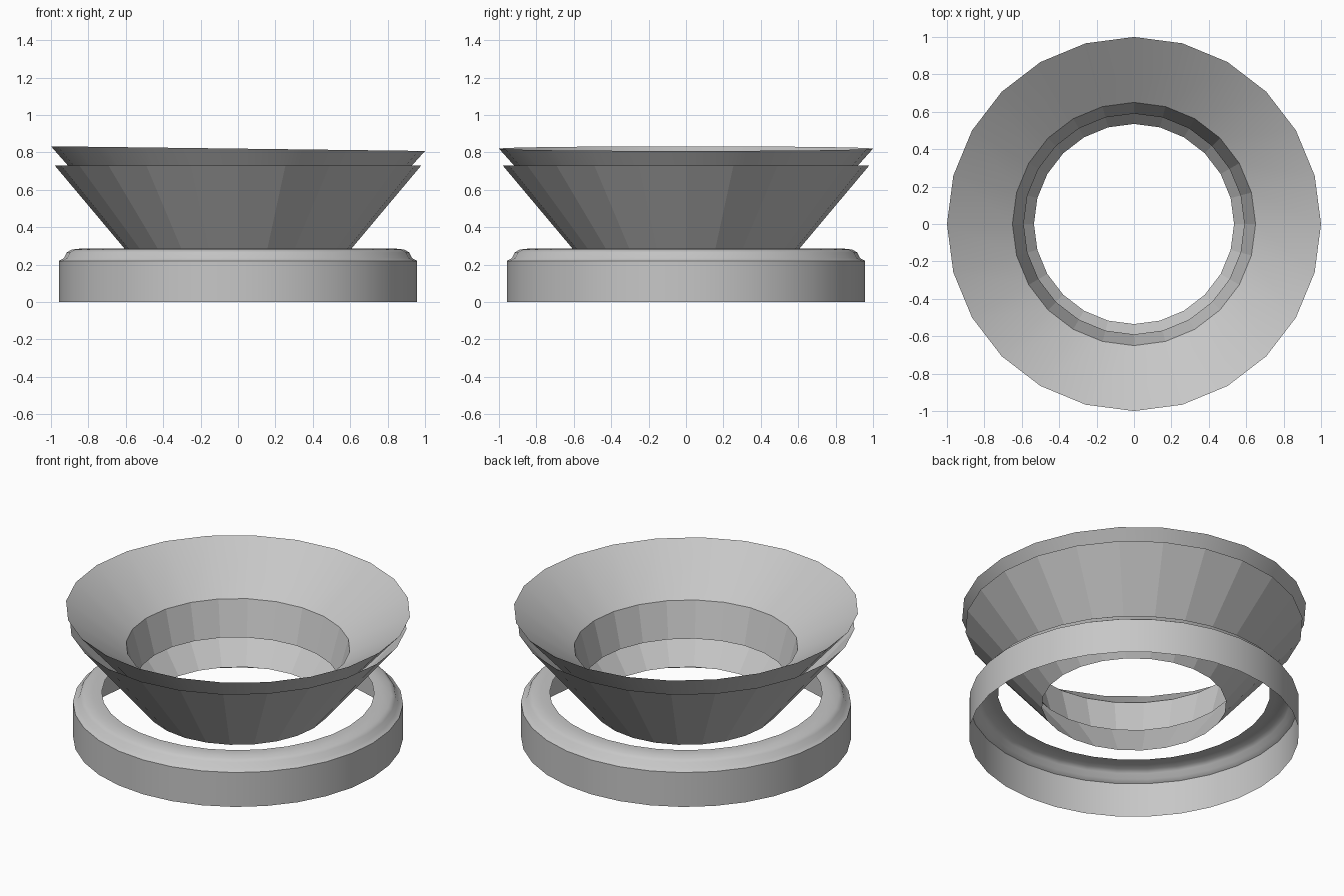
import bpy, bmesh, math

if "Cube" in bpy.data.objects:
    bpy.data.objects.remove(bpy.data.objects["Cube"])

grey = bpy.data.materials.new("light grey")
grey.diffuse_color = (0.57, 0.57, 0.57, 1)
grey.use_nodes = True
grey.node_tree.nodes["Principled BSDF"].inputs["Base Color"].default_value = grey.diffuse_color


def lathe(name, profile, sides=24, smooth_angle=None, tilt=0.0, closed=False):
    """Spin a (radius, height) profile, open or closed, into a surface."""
    bm = bmesh.new()
    rings = []
    for r, z in profile:
        ring = []
        for i in range(sides):
            a = 2 * math.pi * i / sides
            x, y = r * math.cos(a), r * math.sin(a)
            ring.append(bm.verts.new((x, y, z - tilt * x)))
        rings.append(ring)
    following = rings[1:] + (rings[:1] if closed else [])
    for low, high in zip(rings, following):
        for i in range(sides):
            j = (i + 1) % sides
            bm.faces.new((low[i], low[j], high[j], high[i]))
    mesh = bpy.data.meshes.new(name)
    bm.to_mesh(mesh)
    bm.free()
    obj = bpy.data.objects.new(name, mesh)
    bpy.context.collection.objects.link(obj)
    mesh.materials.append(grey)
    if smooth_angle:
        bpy.ops.object.select_all(action='DESELECT')
        obj.select_set(True)
        bpy.context.view_layer.objects.active = obj
        bpy.ops.object.shade_smooth_by_angle(angle=math.radians(smooth_angle))
    return obj


# Hollow base ring with a stepped, rounded shoulder and an open centre
lathe("base_ring", [(0.957, 0), (0.957, 0.22), (0.93, 0.235), (0.915, 0.265),
                    (0.89, 0.28), (0.83, 0.287), (0.79, 0.285)], 32, 60)

# Faceted outer cone
lathe("outer_cone", [(0.535, 0.20), (0.98, 0.73)])

# Slightly tilted inner funnel: steep outside, short throat, wide flare
lathe("inner_funnel", [(0.59, 0.36), (1.0, 0.82), (0.65, 0.58)], 24, 14,
      0.0125, closed=True)
